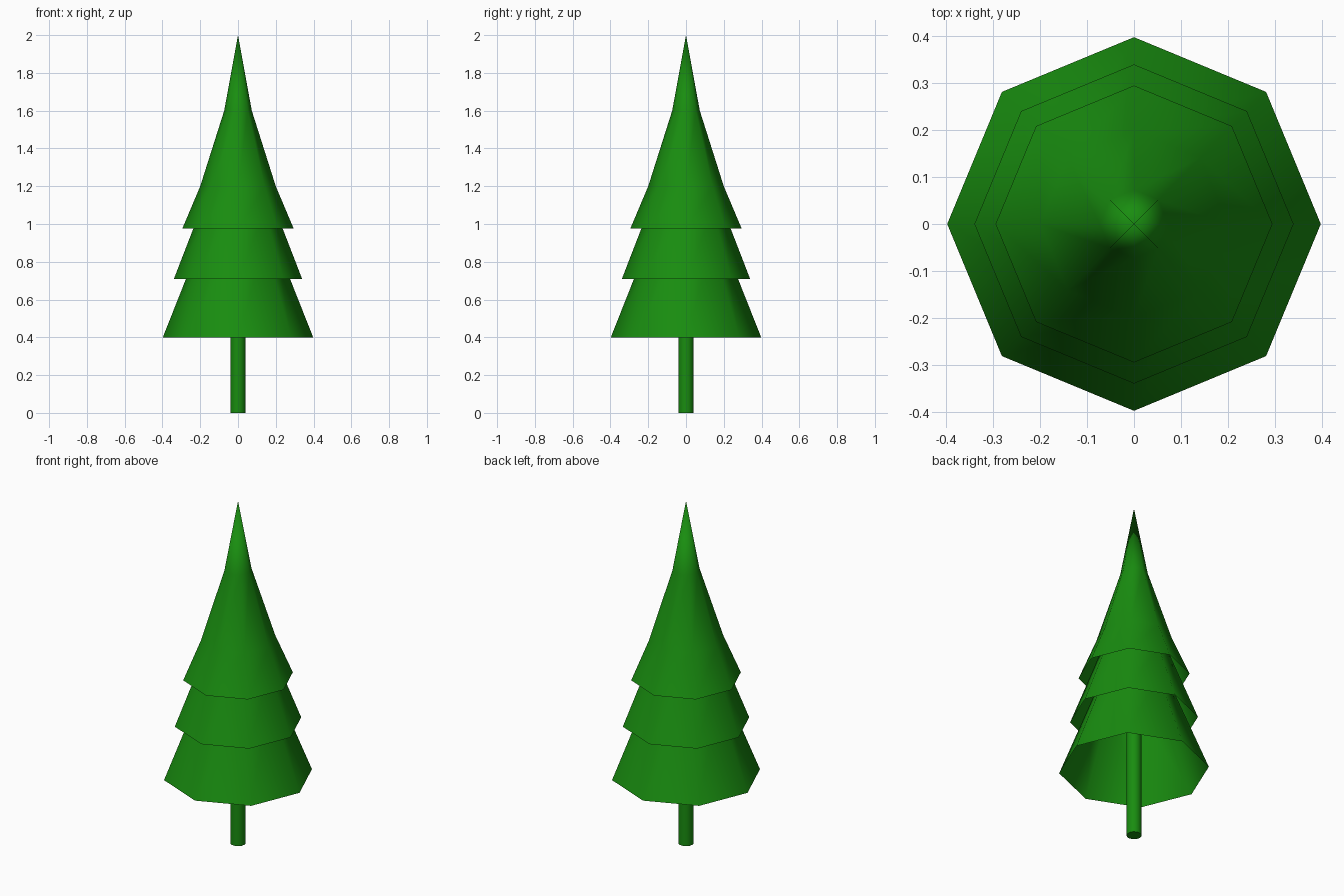
import bpy, bmesh
from math import pi, cos, sin, radians

if "Cube" in bpy.data.objects:
    bpy.data.objects.remove(bpy.data.objects["Cube"])

green = bpy.data.materials.new("green")
green.diffuse_color = (0.0095, 0.265, 0.005, 1)
green.use_nodes = True
green.node_tree.nodes["Principled BSDF"].inputs["Base Color"].default_value = green.diffuse_color


def finish(name, bm, angle):
    bmesh.ops.recalc_face_normals(bm, faces=bm.faces)
    me = bpy.data.meshes.new(name)
    bm.to_mesh(me)
    bm.free()
    ob = bpy.data.objects.new(name, me)
    bpy.context.collection.objects.link(ob)
    me.materials.append(green)
    bpy.ops.object.select_all(action='DESELECT')
    ob.select_set(True)
    bpy.context.view_layer.objects.active = ob
    bpy.ops.object.shade_smooth_by_angle(angle=radians(angle))
    return ob


def tier(name, profile, tip, sides=8):
    """Open-bottomed eight-sided cone, lathed from (radius, z) points."""
    bm = bmesh.new()
    rings = [[bm.verts.new((r * cos(2 * pi * i / sides), r * sin(2 * pi * i / sides), z))
              for i in range(sides)] for r, z in profile]
    top = bm.verts.new((0, 0, tip))
    for i in range(sides):
        j = (i + 1) % sides
        for a, b in zip(rings, rings[1:]):
            bm.faces.new((a[i], a[j], b[j], b[i]))
        bm.faces.new((rings[-1][i], rings[-1][j], top))
    return finish(name, bm, 60)


# Three nested foliage skirts, each hiding the tip of the one below
tier("lower_branches", [(0.398, 0.40), (0.20, 0.90), (0.073, 1.30)], 1.70)
tier("middle_branches", [(0.34, 0.708), (0.20, 1.07), (0.073, 1.47)], 1.86)
tier("upper_branches", [(0.295, 0.975), (0.20, 1.20), (0.073, 1.60)], 2.0)

# Trunk, running up inside the foliage
bm = bmesh.new()
bmesh.ops.create_cone(bm, cap_ends=True, segments=16, radius1=0.04, radius2=0.04, depth=1.0)
bmesh.ops.translate(bm, vec=(0, 0, 0.5), verts=bm.verts)
finish("trunk", bm, 40)
